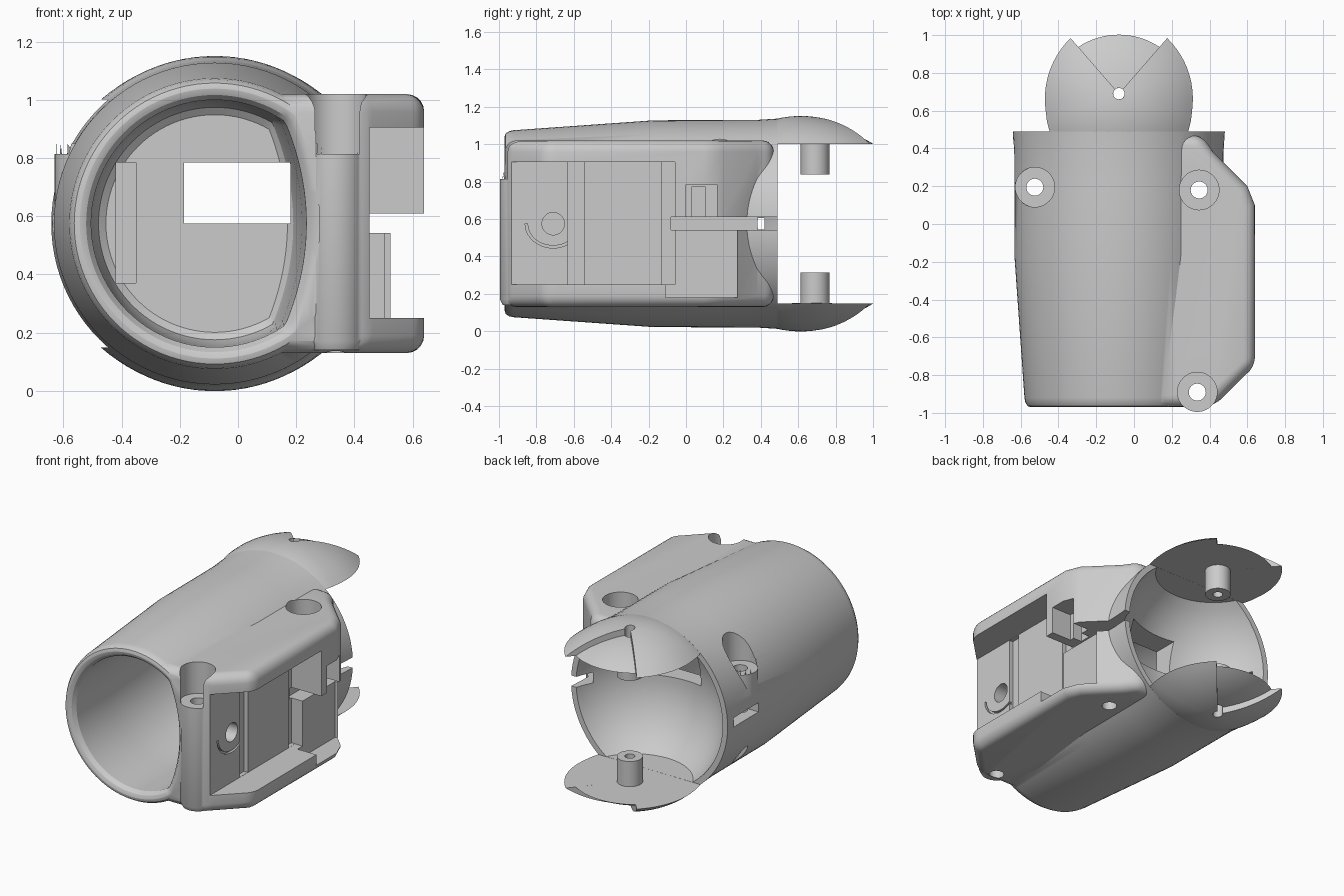
import bpy, bmesh, math
from math import sin, cos, pi, sqrt, radians

if "Cube" in bpy.data.objects:
    bpy.data.objects.remove(bpy.data.objects["Cube"])

CX, CZ = -0.08, 0.575          # tube axis
BALL_Y, BALL_R = 0.615, 0.575  # sphere that shapes the fork ears


def finish(bm, name):
    bmesh.ops.recalc_face_normals(bm, faces=bm.faces)
    me = bpy.data.meshes.new(name)
    bm.to_mesh(me)
    bm.free()
    ob = bpy.data.objects.new(name, me)
    bpy.context.collection.objects.link(ob)
    return ob


def loft(name, rings, closed=False):
    """Skin a list of equal-length point rings, capped unless closed."""
    bm = bmesh.new()
    vs = [[bm.verts.new(p) for p in r] for r in rings]
    n = len(vs[0])
    pairs = list(zip(vs, vs[1:])) + ([(vs[-1], vs[0])] if closed else [])
    for a, b in pairs:
        for i in range(n):
            j = (i + 1) % n
            bm.faces.new((a[i], a[j], b[j], b[i]))
    if not closed:
        bm.faces.new(vs[0])
        bm.faces.new(vs[-1])
    return finish(bm, name)


def circle(r, n):
    return [(r * cos(2 * pi * i / n), r * sin(2 * pi * i / n)) for i in range(n)]


def lathe_y(name, prof, n=96):
    return loft(name, [[(CX + u, y, CZ + v) for u, v in circle(r, n)] for y, r in prof])


def lathe_z(name, x, y, prof, n=40):
    return loft(name, [[(x + u, y + v, z) for u, v in circle(r, n)] for z, r in prof])


def box(name, x0, x1, y0, y1, z0, z1):
    return loft(name, [[(x0, y0, z), (x1, y0, z), (x1, y1, z), (x0, y1, z)] for z in (z0, z1)])


def apply_mods(ob):
    dg = bpy.context.evaluated_depsgraph_get()
    me = bpy.data.meshes.new_from_object(ob.evaluated_get(dg))
    ob.modifiers.clear()
    ob.data = me


def boolean(ob, tool, op='DIFFERENCE'):
    m = ob.modifiers.new('bool', 'BOOLEAN')
    m.operation, m.object, m.solver = op, tool, 'EXACT'
    apply_mods(ob)
    bpy.data.objects.remove(tool)


def smooth(ob, angle=30):
    bpy.ops.object.select_all(action='DESELECT')
    ob.select_set(True)
    bpy.context.view_layer.objects.active = ob
    bpy.ops.object.shade_smooth_by_angle(angle=radians(angle))


# tapered tube
body = lathe_y('forearm_body', [(-0.97, 0.465), (-0.964, 0.483), (-0.945, 0.495), (-0.92, 0.5),
                                (-0.17, 0.553), (0.2, 0.554), (0.38, 0.555), (0.49, 0.562)])

# side housing with chamfered ends and rounded edges
outline = [(0.08, -0.968), (0.42, -0.968), (0.64, -0.75), (0.64, 0.1), (0.6, 0.2),
           (0.42, 0.38), (0.36, 0.47), (0.08, 0.47)]
housing = loft('housing', [[(x, y, z) for x, y in outline] for z in (0.13, 1.02)])
bev = housing.modifiers.new('bevel', 'BEVEL')
bev.width, bev.segments, bev.limit_method, bev.angle_limit = 0.06, 5, 'ANGLE', radians(35)
apply_mods(housing)
boolean(body, housing, 'UNION')

# screw bosses
SCREWS = [(-0.525, 0.195), (0.345, 0.18), (0.335, -0.89)]
boolean(body, lathe_z('boss', *SCREWS[2], [(0.14, 0.09), (0.17, 0.105), (0.85, 0.105)]), 'UNION')
boolean(body, lathe_z('boss', *SCREWS[0], [(0.61, 0.105), (0.85, 0.105)]), 'UNION')


# front bore: round, with a flatter right side
def bore_section(y, k, flat):
    pts = []
    for u, v in circle(0.425 * k, 96):
        limit = flat - 0.6 * v * v
        pts.append((CX + min(u, limit), y, CZ + v))
    return pts


boolean(body, loft('bore', [bore_section(*s) for s in (
    (-1.1, 1.1, 0.36), (-0.972, 1.1, 0.36), (-0.96, 1.04, 0.335), (-0.935, 1.0, 0.315),
    (-0.6, 0.99, 0.3), (-0.08, 0.97, 0.28), (-0.03, 0.94, 0.27), (-0.01, 0.88, 0.25))]))

# rear ball socket, flat above and below
zs = [0.15 + 0.85 * i / 24 for i in range(25)]
boolean(body, lathe_z('socket', CX, 0.65, [(z, sqrt(0.55 ** 2 - (z - CZ) ** 2)) for z in zs], 64))

# box-shaped recesses: x0, x1, y0, y1, z0, z1
CUTS = [
    (-0.185, 0.18, -0.2, 0.4, 0.575, 0.785),    # window in the inner wall
    (-0.42, -0.35, -0.2, 0.05, 0.37, 0.785),    # rib slot in the inner wall
    (0.452, 0.8, -1.1, -0.06, 0.25, 0.905),     # side bay
    (0.425, 0.8, -0.63, -0.545, 0.251, 0.904),  # bay grooves
    (0.425, 0.8, -0.13, -0.059, 0.251, 0.904),
    (0.505, 0.8, -0.11, 0.275, 0.18, 0.545),    # lower step
    (0.4, 0.8, -0.08, 0.6, 0.542, 0.61),        # cable slot, right
    (0.5, 0.8, 0.0, 0.165, 0.6, 0.785),         # upper notch
    (0.44, 0.8, 0.03, 0.105, 0.575, 0.77),
    (-0.8, -0.45, 0.16, 0.42, 0.545, 0.605),    # cable slot, left
]
for c in CUTS:
    boolean(body, box('cut', *c))

# counterbores and through holes
for x, y in SCREWS:
    boolean(body, lathe_z('counterbore', x, y, [(0.815, 0.105), (1.3, 0.105)]))
    boolean(body, lathe_z('hole', x, y, [(-0.1, 0.045), (0.9, 0.045)], 24))

# side-bay hole and the curved score under it
boolean(body, loft('port', [[(x, -0.71 + u, 0.575 + v) for u, v in circle(0.06, 32)] for x in (0.36, 0.6)]))
arc = [pi + pi * i / 20 for i in range(21)]
smile = [(0.15 * cos(a), 0.13 * sin(a)) for a in arc] + [(0.137 * cos(a), 0.117 * sin(a)) for a in reversed(arc)]
boolean(body, loft('score', [[(x, -0.71 + u, 0.575 + v) for u, v in smile] for x in (0.435, 0.6)]))
smooth(body)

# fork ears: domes with a V-shaped lowered sector and two pointed lobes
PIVOT_Y, HALF_V, HOLE, FLAT = 0.69, radians(41), 0.03, 0.425
RIM = sqrt(BALL_R ** 2 - FLAT ** 2)


def ear_column(phi, lowered, sign):
    d = PIVOT_Y - BALL_Y
    reach = -d * cos(phi) + sqrt(RIM ** 2 - (d * sin(phi)) ** 2)
    fade = max(0.0, (radians(105) - abs(phi)) / (radians(105) - HALF_V))
    stretch = 1.0 if lowered else 1 + 0.19 * fade ** 1.3
    pts = [(CX + HOLE * sin(phi), PIVOT_Y + HOLE * cos(phi), CZ + sign * FLAT)]
    for i in range(13):
        t = HOLE + (reach - HOLE) * i / 12
        px, py = t * sin(phi), d + t * cos(phi)
        h = sqrt(max(BALL_R ** 2 - px * px - py * py, FLAT ** 2)) - FLAT
        h *= 0.7 if lowered else 1.0
        s = HOLE + (reach * stretch - HOLE) * i / 12
        pts.append((CX + s * sin(phi), PIVOT_Y + s * cos(phi), CZ + sign * (FLAT + h + 0.001)))
    return pts


for label, sign in (('upper', 1), ('lower', -1)):
    cols = [ear_column(-HALF_V + 2 * HALF_V * i / 16, True, sign) for i in range(17)]
    span = 2 * (pi - HALF_V)
    for i in range(49):
        phi = HALF_V + span * i / 48
        cols.append(ear_column(phi if phi <= pi else phi - 2 * pi, False, sign))
    smooth(loft(label + '_fork_ear', cols, True))
    # hollow pivot peg on the ear's flat face
    za, zb = CZ + sign * 0.262, CZ + sign * (FLAT + 0.005)
    ring = [(HOLE, za), (0.077, za), (0.077, zb), (HOLE, zb)]
    smooth(loft(label + '_pivot_peg', [[(CX + r * u, PIVOT_Y + r * v, z) for r, z in ring]
                                       for u, v in circle(1, 32)], True))
